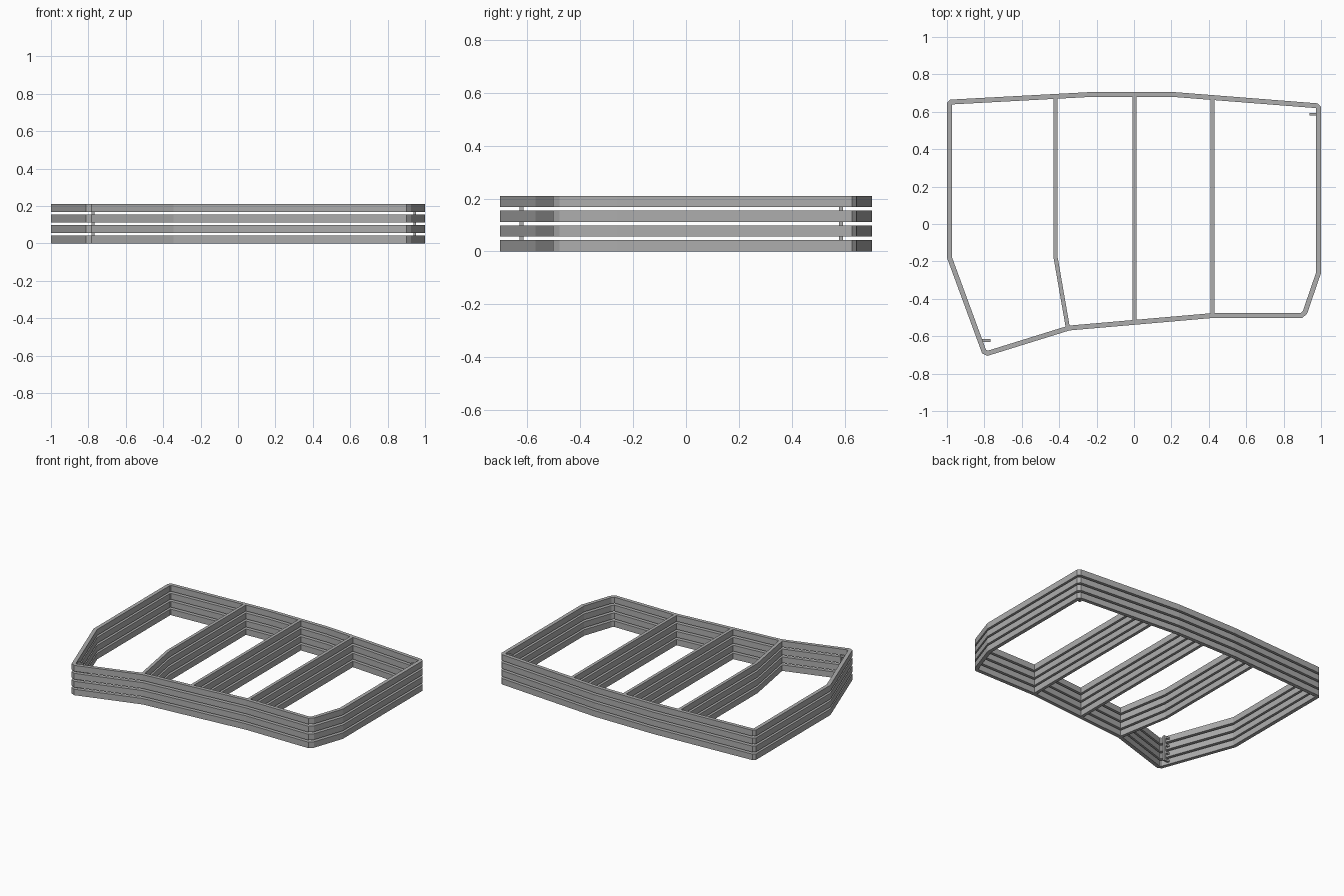
import bpy, bmesh
from mathutils import Vector

if "Cube" in bpy.data.objects:
    bpy.data.objects.remove(bpy.data.objects["Cube"])

grey = bpy.data.materials.new("mid_grey")
grey.diffuse_color = (0.42, 0.42, 0.42, 1)
grey.use_nodes = True
grey.node_tree.nodes["Principled BSDF"].inputs["Base Color"].default_value = grey.diffuse_color

LAYER_H = 0.042
LAYERS = [0.0, 0.056, 0.112, 0.168]
WALL = 0.026


def offset(path, dist, closed):
    """Shift a 2D path to its left by dist, with mitred corners."""
    pts = [Vector(p) for p in path]
    n = len(pts)
    out = []
    for i, p in enumerate(pts):
        normals = []
        for a, b in ((i - 1, i), (i, i + 1)):
            if closed or (a >= 0 and b < n):
                d = (pts[b % n] - pts[a % n]).normalized()
                normals.append(Vector((-d.y, d.x)))
        m = sum(normals, Vector((0, 0))).normalized()
        out.append(p + m * dist / m.dot(normals[0]))
    return out


def strip(name, side_a, side_b, z0, z1, closed):
    """Upright wall between two matching 2D paths."""
    bm = bmesh.new()
    rings = [[bm.verts.new((a.x, a.y, z0)), bm.verts.new((b.x, b.y, z0)),
              bm.verts.new((b.x, b.y, z1)), bm.verts.new((a.x, a.y, z1))]
             for a, b in zip(side_a, side_b)]
    n = len(rings)
    for i in range(n if closed else n - 1):
        r, s = rings[i], rings[(i + 1) % n]
        for k in range(4):
            bm.faces.new((r[k], r[(k + 1) % 4], s[(k + 1) % 4], s[k]))
    if not closed:
        bm.faces.new(rings[0])
        bm.faces.new(rings[-1][::-1])
    bmesh.ops.recalc_face_normals(bm, faces=bm.faces)
    mesh = bpy.data.meshes.new(name)
    bm.to_mesh(mesh)
    bm.free()
    mesh.materials.append(grey)
    bpy.context.collection.objects.link(bpy.data.objects.new(name, mesh))


def bar(name, path, width, z0, z1):
    strip(name, offset(path, width / 2, False), offset(path, -width / 2, False), z0, z1, False)


# Outer edge of the frame, counter-clockwise
outline = [(-0.80, -0.700), (-0.783, -0.705), (-0.345, -0.569), (0.414, -0.503),
           (0.90, -0.503), (0.926, -0.478), (1.0, -0.262), (1.0, 0.628),
           (0.982, 0.645), (0.217, 0.705), (-0.24, 0.705), (-0.982, 0.665),
           (-1.0, 0.647), (-1.0, -0.18)]
outline[0] = (-0.812, -0.692)
outer = [Vector(p) for p in outline]
inner = offset(outline, WALL, True)

# Cross bars running front to back
dividers = {
    "left_divider": [(-0.354, -0.553), (-0.419, -0.18), (-0.419, 0.684)],
    "middle_divider": [(0.003, -0.525), (0.003, 0.69)],
    "right_divider": [(0.42, -0.49), (0.42, 0.677)],
}

# Corner pins: tab start x, post x, y
pins = {"left": (-0.82, -0.775, -0.623), "right": (0.98, 0.944, 0.587)}

for i, z in enumerate(LAYERS, 1):
    strip(f"frame_layer_{i}", outer, inner, z, z + LAYER_H, True)
    for name, path in dividers.items():
        bar(f"{name}_{i}", path, 0.022, z, z + LAYER_H)
    # Small tabs joining each layer to the pins
    for side, (x0, x1, y) in pins.items():
        bar(f"{side}_tab_{i}", [(x0, y), (x1, y)], 0.014, z + 0.014, z + 0.028)

# Upright pins tying the layers together
for side, (x0, x1, y) in pins.items():
    bar(f"{side}_pin", [(x1 - 0.007, y), (x1 + 0.007, y)], 0.014, 0.014, 0.196)
